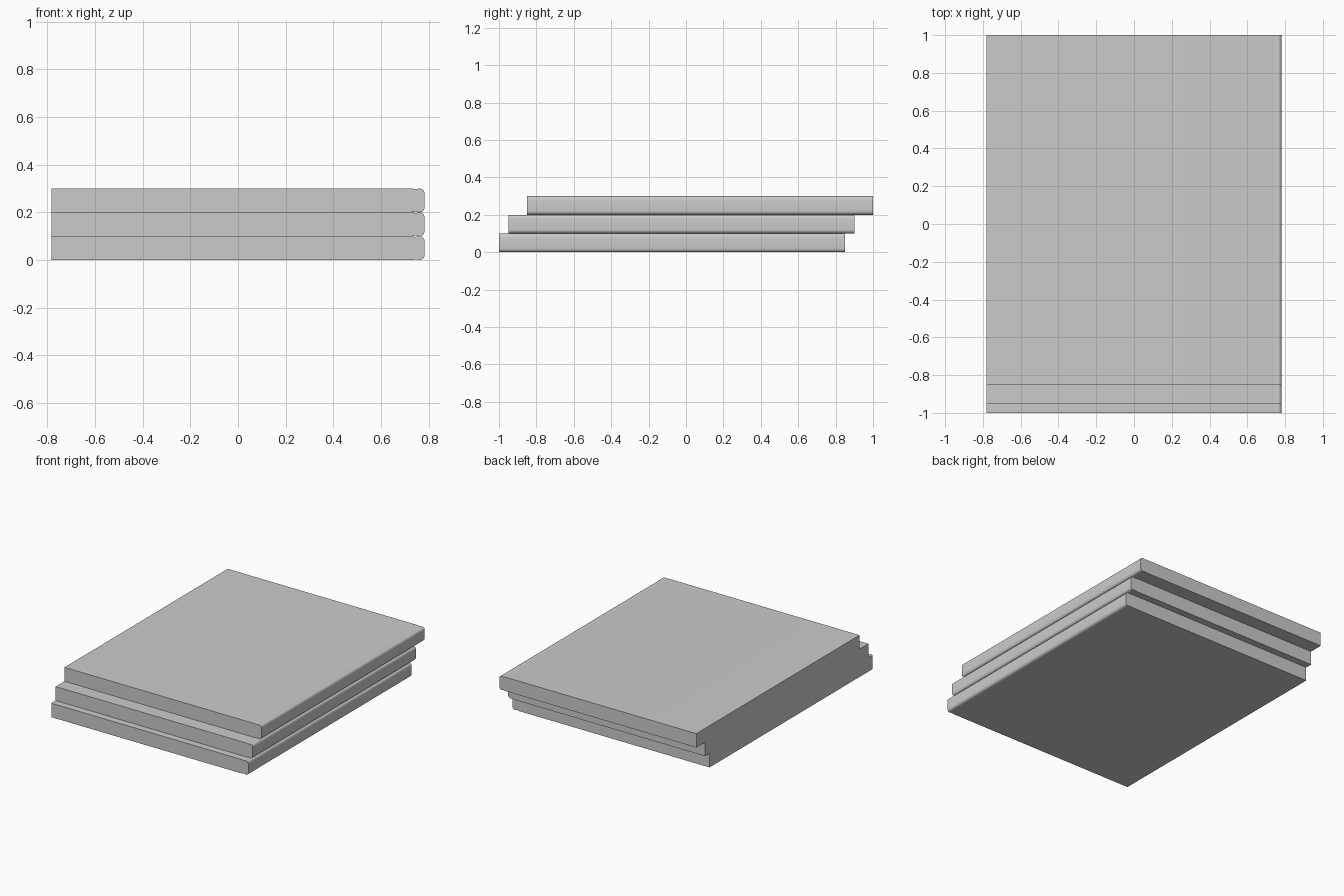
import bpy, bmesh, math

if "Cube" in bpy.data.objects:
    bpy.data.objects.remove(bpy.data.objects["Cube"])

HALF_W, THICK, LENGTH = 0.782, 0.1, 1.85


def half_profile():
    # upper half of the section: flat, shallow crease, rounded right edge
    h, r = THICK / 2, 0.02
    pts = [(-HALF_W, h), (0.725, h), (0.735, h - 0.001),
           (0.745, h - 0.003), (0.755, h - 0.001)]
    for i in range(7):
        a = math.pi / 2 * (1 - i / 6)
        pts.append((HALF_W - r + r * math.cos(a), h - r + r * math.sin(a)))
    return pts


def slab(name, y0, z0):
    top = half_profile()
    section = top + [(x, -z) for x, z in reversed(top)]
    bm = bmesh.new()
    face = bm.faces.new([bm.verts.new((x, y0, z0 + THICK / 2 + z)) for x, z in section])
    ext = bmesh.ops.extrude_face_region(bm, geom=[face], use_keep_orig=True)
    moved = [v for v in ext["geom"] if isinstance(v, bmesh.types.BMVert)]
    bmesh.ops.translate(bm, verts=moved, vec=(0, LENGTH, 0))
    bmesh.ops.recalc_face_normals(bm, faces=bm.faces)
    mesh = bpy.data.meshes.new(name)
    bm.to_mesh(mesh)
    bm.free()
    ob = bpy.data.objects.new(name, mesh)
    bpy.context.collection.objects.link(ob)
    bpy.ops.object.select_all(action='DESELECT')
    ob.select_set(True)
    bpy.context.view_layer.objects.active = ob
    bpy.ops.object.shade_smooth_by_angle(angle=math.radians(30))


# staggered stack of three slabs
for i, (name, y0) in enumerate([("bottom_slab", -1.0), ("middle_slab", -0.95), ("top_slab", -0.85)]):
    slab(name, y0, i * THICK)
